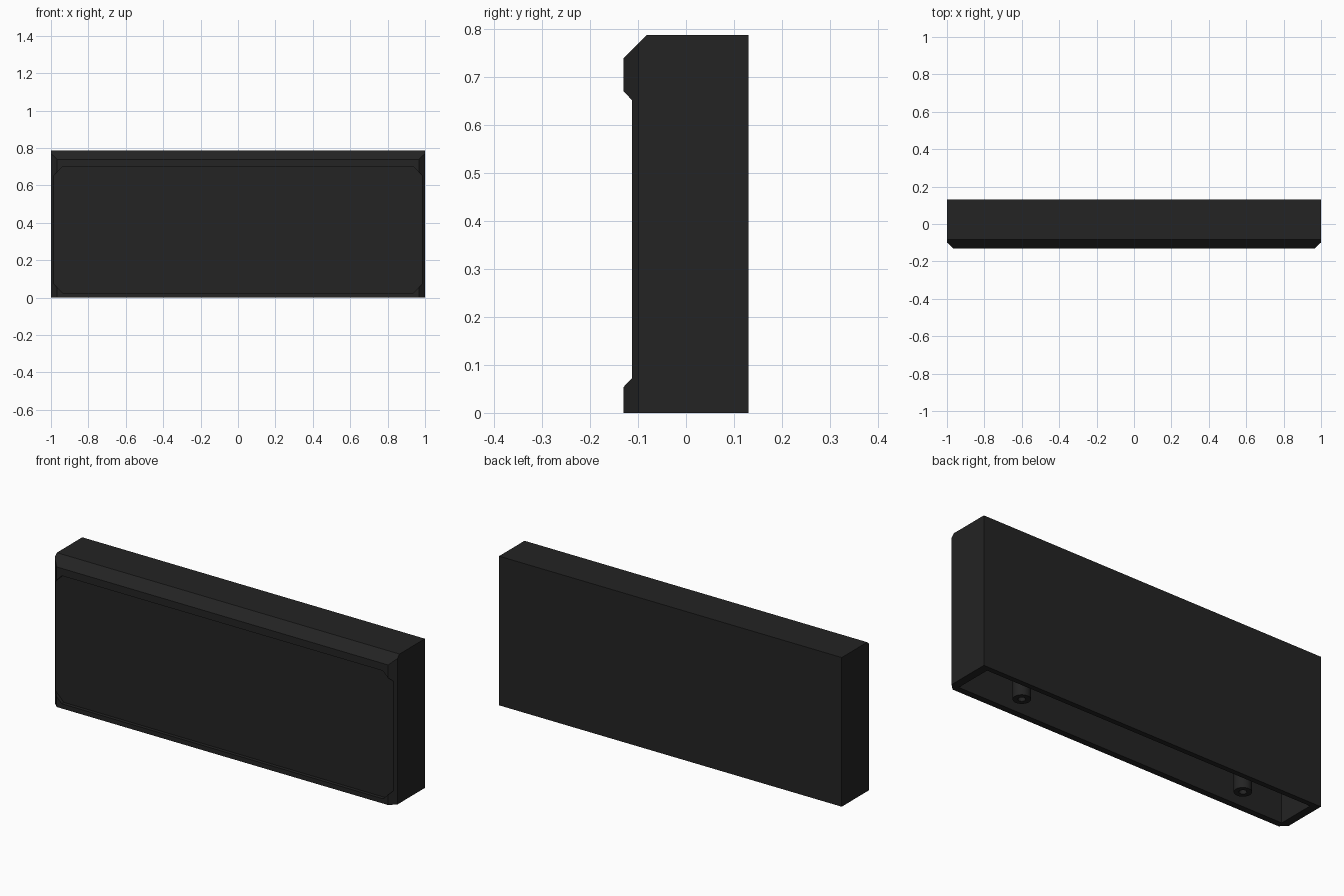
import bpy, bmesh, math
from mathutils import Vector

if "Cube" in bpy.data.objects:
    bpy.data.objects.remove(bpy.data.objects["Cube"])

W, D, H = 1.0, 0.13, 0.787          # half width, half depth, height

black = bpy.data.materials.new("matte black")
black.diffuse_color = (0.017, 0.017, 0.017, 1)
black.use_nodes = True
black.node_tree.nodes["Principled BSDF"].inputs["Base Color"].default_value = black.diffuse_color


def make_object(name, bm):
    bmesh.ops.recalc_face_normals(bm, faces=bm.faces)
    mesh = bpy.data.meshes.new(name)
    bm.to_mesh(mesh)
    bm.free()
    mesh.materials.append(black)
    ob = bpy.data.objects.new(name, mesh)
    bpy.context.collection.objects.link(ob)
    return ob


def box(lo, hi):
    bm = bmesh.new()
    bmesh.ops.create_cube(bm, size=1)
    for v in bm.verts:
        v.co = [lo[i] + (v.co[i] + 0.5) * (hi[i] - lo[i]) for i in range(3)]
    return bm


def slice_off(bm, point, normal):
    """Remove everything on the normal side of a plane and cap the cut."""
    cut = bmesh.ops.bisect_plane(bm, geom=bm.verts[:] + bm.edges[:] + bm.faces[:],
                                 plane_co=point, plane_no=normal, clear_outer=True)
    edges = [e for e in cut["geom_cut"] if isinstance(e, bmesh.types.BMEdge)]
    bmesh.ops.contextual_create(bm, geom=edges)


def subtract(target, cutter):
    mod = target.modifiers.new("cut", "BOOLEAN")
    mod.operation, mod.solver, mod.object = "DIFFERENCE", "EXACT", cutter
    bpy.context.view_layer.objects.active = target
    bpy.ops.object.modifier_apply(modifier=mod.name)
    bpy.data.objects.remove(cutter)


# casing: block with bevelled front top edge and front side edges
bm = box((-W, -D, 0), (W, D, H))
slice_off(bm, Vector((0, -D, 0.739)), Vector((0, -1, 1)))
for s in (-1, 1):
    slice_off(bm, Vector((s * 0.967, -D, 0)), Vector((s, -1.06, 0)))
casing = make_object("casing", bm)

# shallow front panel recess with clipped corners, running out through the side bevels
bm = box((-1.02, -0.2, 0.025), (1.02, -0.112, 0.70))
for s in (-1, 1):
    slice_off(bm, Vector((s * 0.967, 0, 0.67)), Vector((s, 0, 1)))
    slice_off(bm, Vector((s * 0.967, 0, 0.054)), Vector((s, 0, -1)))
subtract(casing, make_object("recess_cutter", bm))

# hollow inside, open at the bottom
subtract(casing, make_object("cavity_cutter", box((-0.958, -0.097, -0.1), (0.958, 0.103, 0.738))))

# two hollow screw posts hanging from the cavity ceiling
R, HOLE, BASE, SIDES = 0.042, 0.018, 0.012, 24
for label, px in (("left", -0.656), ("right", 0.656)):
    bm = bmesh.new()
    profile = [(HOLE, 0.2), (HOLE, BASE), (R, BASE), (R, 0.745)]
    verts = [bm.verts.new((px + r, -0.012, z)) for r, z in profile]
    edges = [bm.edges.new(p) for p in zip(verts, verts[1:])]
    bmesh.ops.spin(bm, geom=verts + edges, cent=(px, -0.012, 0), axis=(0, 0, 1),
                   angle=math.tau, steps=SIDES)
    bmesh.ops.remove_doubles(bm, verts=bm.verts, dist=1e-4)
    bmesh.ops.holes_fill(bm, edges=bm.edges)
    post = make_object("screw_post_" + label, bm)
    bpy.ops.object.select_all(action="DESELECT")
    post.select_set(True)
    bpy.context.view_layer.objects.active = post
    bpy.ops.object.shade_smooth_by_angle(angle=math.radians(35))
